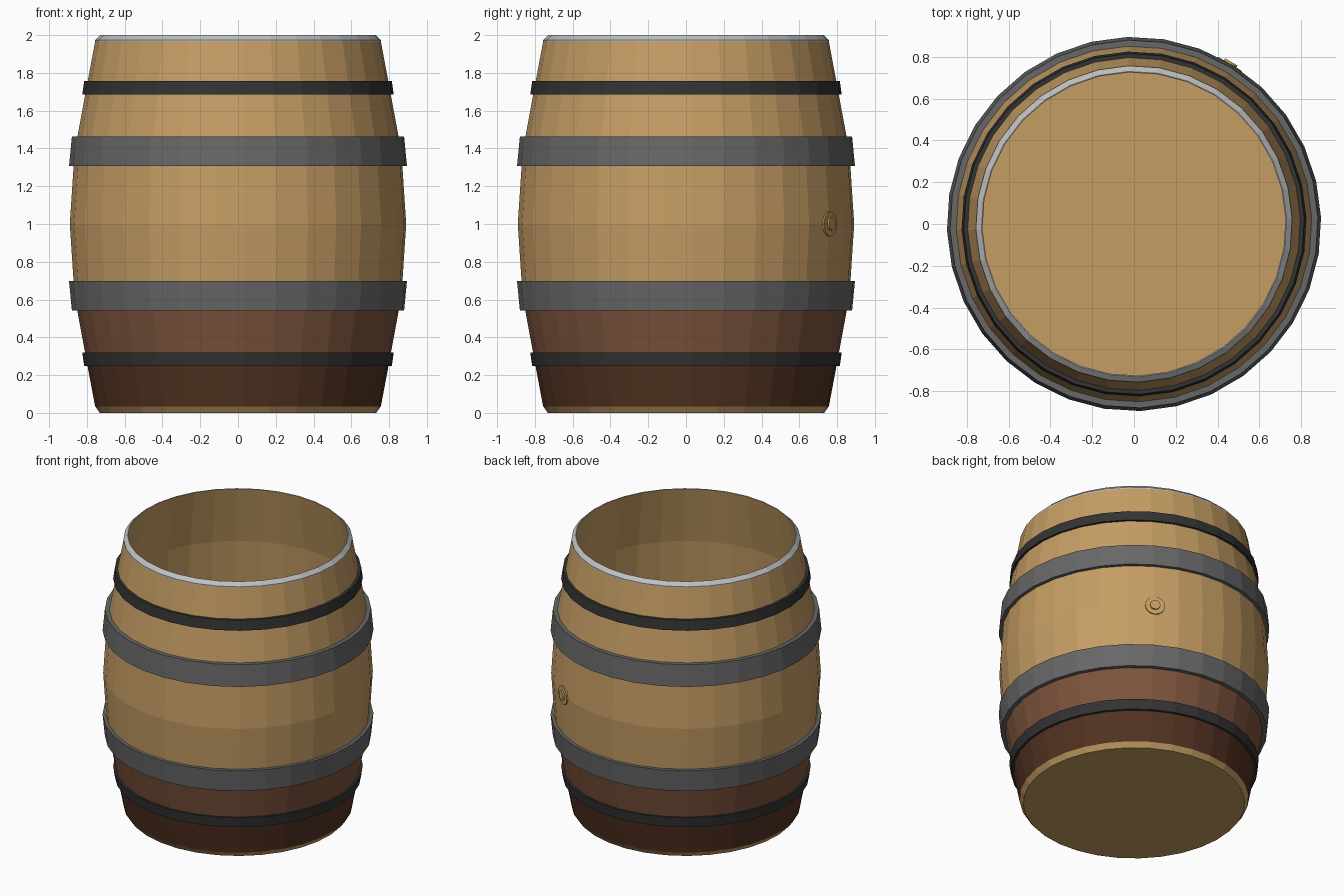
import bpy, bmesh, math
from mathutils import Vector

if "Cube" in bpy.data.objects:
    bpy.data.objects.remove(bpy.data.objects["Cube"])

SIDES = 32
OFFSET = math.radians(2)


def material(name, r, g, b):
    def lin(c):
        c /= 255
        return c / 12.92 if c <= 0.04045 else ((c + 0.055) / 1.055) ** 2.4
    m = bpy.data.materials.new(name)
    m.diffuse_color = (lin(r), lin(g), lin(b), 1)
    m.use_nodes = True
    m.node_tree.nodes["Principled BSDF"].inputs["Base Color"].default_value = m.diffuse_color
    return m


wood = material("oak wood", 197, 157, 100)
brown = material("mid brown stain", 124, 84, 60)
dark = material("dark brown stain", 82, 50, 33)
steel = material("grey hoop steel", 103, 103, 103)
iron = material("black hoop iron", 51, 51, 51)
rim = material("pale rim metal", 192, 192, 193)


def lathe(name, profile, mats, rule=None, closed=False, cap_ends=False, sides=SIDES):
    """Spin an (r, z) profile, listed outside-upwards, around z."""
    bm = bmesh.new()
    rings = []
    for r, z in profile:
        rings.append([bm.verts.new((r * math.cos(OFFSET + math.tau * k / sides),
                                    r * math.sin(OFFSET + math.tau * k / sides), z))
                      for k in range(sides)])
    n = len(rings)
    for i in range(n if closed else n - 1):
        a, b = rings[i], rings[(i + 1) % n]
        for k in range(sides):
            j = (k + 1) % sides
            f = bm.faces.new((a[k], a[j], b[j], b[k]))
            if rule:
                f.material_index = rule(i)
    if cap_ends:
        bm.faces.new(rings[0][::-1])
        bm.faces.new(rings[-1])
    mesh = bpy.data.meshes.new(name)
    bm.to_mesh(mesh)
    bm.free()
    for m in mats:
        mesh.materials.append(m)
    ob = bpy.data.objects.new(name, mesh)
    bpy.context.collection.objects.link(ob)
    return ob


# barrel body: closed base, bulging staves, metal rim, deep hollow inside
body_profile = [(0.732, 0), (0.757, 0.035), (0.803, 0.28), (0.866, 0.62),
                (0.891, 1.0), (0.866, 1.38), (0.803, 1.72), (0.757, 1.965),
                (0.757, 1.974), (0.73, 2.0), (0.725, 1.998),
                (0.81, 1.58), (0.86, 1.0), (0.81, 0.42), (0.73, 0.04)]
segment_colour = {1: 2, 2: 1, 7: 3, 8: 3, 9: 3}
lathe("barrel_body", body_profile, [wood, brown, dark, rim],
      rule=lambda i: segment_colour.get(i, 0), cap_ends=True)


# hoops: the top pair mirrored to the bottom, wider towards the belly
def hoop(name, z0, z1, r0, r1, depth, mat):
    for label, flip in (("upper", False), ("lower", True)):
        p = [(r0 - depth, z0), (r0, z0), (r1, z1), (r1 - depth, z1)]
        if flip:
            p = [(r, 2.005 - z) for r, z in reversed(p)]
        lathe(label + "_" + name, p, [mat], closed=True)


hoop("wide_hoop", 1.308, 1.463, 0.895, 0.88, 0.04, steel)
hoop("thin_hoop", 1.685, 1.757, 0.825, 0.815, 0.03, iron)

# bung: a ring plate with a smaller plug, on the back right of the belly
out = Vector((math.cos(math.radians(59)), math.sin(math.radians(59)), 0))
for name, radius, r_in, r_out in (("bung_ring", 0.066, 0.865, 0.893),
                                  ("bung_plug", 0.034, 0.87, 0.904)):
    bpy.ops.mesh.primitive_cylinder_add(
        vertices=16, radius=radius, depth=r_out - r_in,
        location=out * (r_in + r_out) / 2 + Vector((0, 0, 1.0)),
        rotation=out.to_track_quat('Z', 'Y').to_euler())
    ob = bpy.context.object
    ob.name = name
    ob.data.materials.append(wood)
